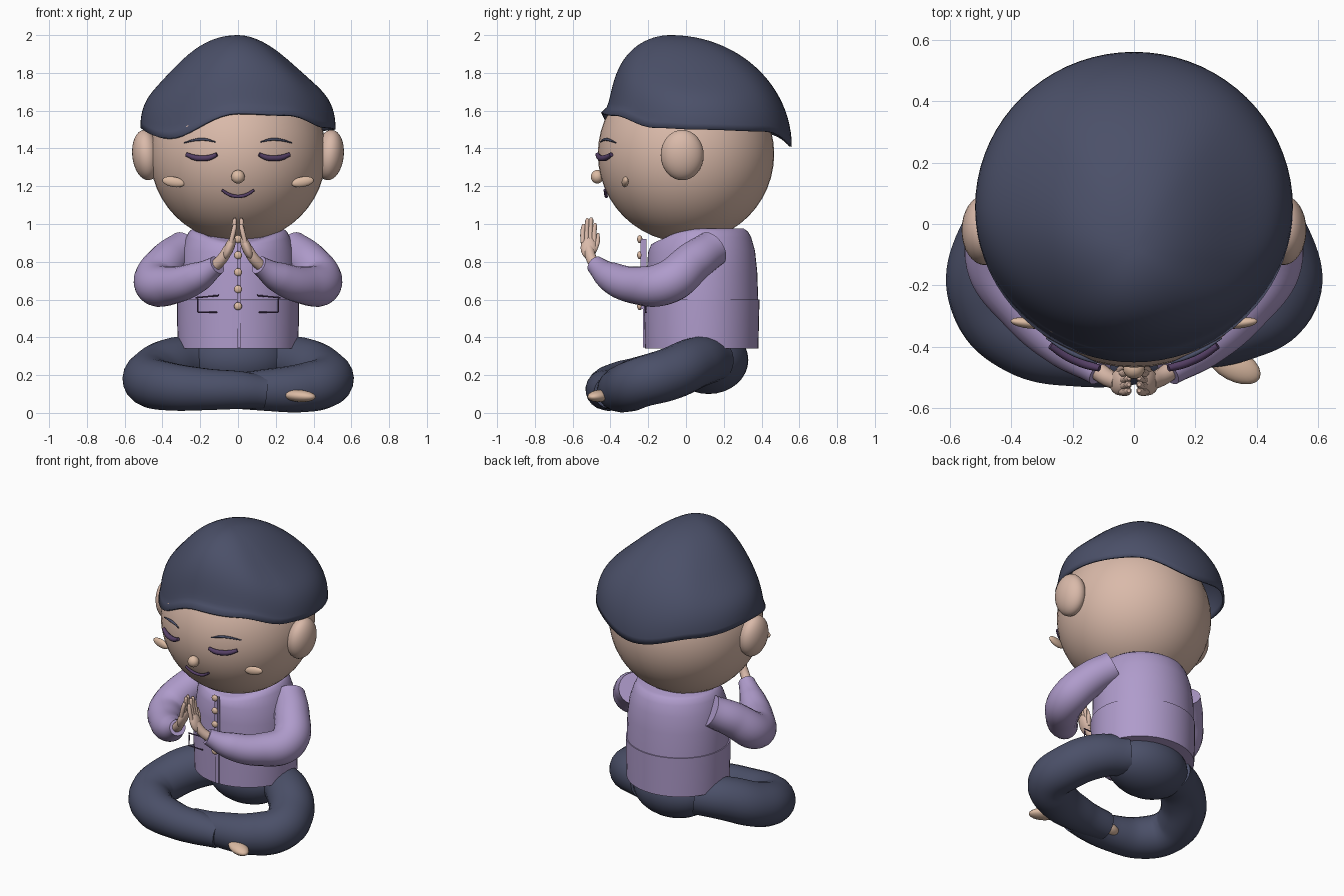
import bpy, bmesh, math

cube = bpy.data.objects.get("Cube")
if cube:
    bpy.data.objects.remove(cube)


def material(name, r, g, b):
    m = bpy.data.materials.new(name)
    m.use_nodes = True
    m.diffuse_color = (r, g, b, 1)
    m.node_tree.nodes["Principled BSDF"].inputs["Base Color"].default_value = (r, g, b, 1)
    return m


SKIN = material("skin", .7, .49, .4)
TAN = material("warm_tan", .72, .5, .37)
NAVY = material("navy_cloth", .07, .08, .14)
LILAC = material("lilac_cloth", .43, .33, .6)
PLUM = material("dark_plum", .09, .05, .13)


def finish(ob, mat, angle=50):
    ob.data.materials.clear()
    ob.data.materials.append(mat)
    bpy.ops.object.select_all(action='DESELECT')
    ob.select_set(True)
    bpy.context.view_layer.objects.active = ob
    bpy.ops.object.shade_smooth_by_angle(angle=math.radians(angle))
    return ob


def add_mesh(name, bm, mat):
    bmesh.ops.recalc_face_normals(bm, faces=bm.faces)
    me = bpy.data.meshes.new(name)
    bm.to_mesh(me)
    bm.free()
    ob = bpy.data.objects.new(name, me)
    bpy.context.collection.objects.link(ob)
    return finish(ob, mat)


def ellipsoid(name, loc, radii, mat, rot=(0, 0, 0), seg=32):
    bpy.ops.mesh.primitive_uv_sphere_add(segments=seg, ring_count=seg // 2, location=loc,
                                         rotation=[math.radians(a) for a in rot])
    ob = bpy.context.object
    ob.name = name
    ob.scale = radii
    return finish(ob, mat)


def tube(name, points, mat, detail=6):
    """Smooth tapered tube through (x, y, z, radius) points."""
    cu = bpy.data.curves.new(name, 'CURVE')
    cu.dimensions = '3D'
    cu.bevel_depth = 1
    cu.bevel_resolution = detail
    cu.resolution_u = 10
    cu.use_fill_caps = True
    sp = cu.splines.new('BEZIER')
    sp.radius_interpolation = 'CARDINAL'
    sp.bezier_points.add(len(points) - 1)
    for p, (x, y, z, r) in zip(sp.bezier_points, points):
        p.co = (x, y, z)
        p.radius = r
    for p in sp.bezier_points:
        p.handle_left_type = p.handle_right_type = 'AUTO'
    tmp = bpy.data.objects.new(name + "_path", cu)
    bpy.context.collection.objects.link(tmp)
    bpy.context.view_layer.update()
    dg = bpy.context.evaluated_depsgraph_get()
    me = bpy.data.meshes.new_from_object(tmp.evaluated_get(dg))
    bpy.data.objects.remove(tmp)
    ob = bpy.data.objects.new(name, me)
    bpy.context.collection.objects.link(ob)
    return finish(ob, mat)


def skin_rings(bm, rings, cap=True):
    rows = [[bm.verts.new(p) for p in ring] for ring in rings]
    n = len(rows[0])
    for a, b in zip(rows, rows[1:]):
        for i in range(n):
            j = (i + 1) % n
            bm.faces.new((a[i], a[j], b[j], b[i]))
    if cap:
        bm.faces.new(rows[0])
        bm.faces.new(rows[-1])
    return rows


def loft(name, sections, mat, n=48):
    """Stack of ellipses given as (z, x radius, y radius, y centre, drop of the front)."""
    bm = bmesh.new()
    turn = [2 * math.pi * i / n for i in range(n)]
    skin_rings(bm, [[(rx * math.cos(t), yc + ry * math.sin(t),
                      z - drop * max(0, -math.sin(t)) ** 2) for t in turn]
                    for z, rx, ry, yc, drop in sections])
    return add_mesh(name, bm, mat)


# Head
HEAD_Z, HEAD_R = 1.37, .467
ellipsoid("head", (0, 0, HEAD_Z), (HEAD_R,) * 3, SKIN, seg=48)


def on_face(x, z, r, lift):
    return (x, -math.sqrt(HEAD_R ** 2 - x * x - (z - HEAD_Z) ** 2) - lift, z, r)


# Hair: a cap swept from the crown to a wavy rim, with a leaning front
RIM = [(-180, 1.51), (-135, 1.455), (-90, 1.59), (-60, 1.58), (-25, 1.51),
       (0, 1.5), (45, 1.49), (90, 1.41), (135, 1.48), (180, 1.51)]


def rim_height(deg):
    for (a, za), (b, zb) in zip(RIM, RIM[1:]):
        if a <= deg <= b:
            k = (1 - math.cos(math.pi * (deg - a) / (b - a))) / 2
            return za + (zb - za) * k


def hair_point(deg, f):
    t = math.radians(deg)
    c, s = math.cos(t), math.sin(t)
    edge = rim_height(deg)
    up = math.sqrt(max(0, 1 - f * f))
    power, dent = (1.8, .075) if c > 0 else (2.4, .06)
    z = edge + (2 - edge) * up - dent * c * c * math.sin(math.pi * f ** power)
    lean = .04 * max(0, -s) * math.sin(math.pi * math.sqrt(up))
    return (.517 * c * f, -.08 * (1 - f) + (.055 + .505 * s) * f + lean, z)


bm = bmesh.new()
STEPS, TURNS = 24, 72
rows = skin_rings(bm, [[hair_point(-180 + 360 * i / TURNS, math.sin(math.pi / 2 * k / STEPS))
                        for i in range(TURNS)] for k in range(1, STEPS + 1)], cap=False)
crown = bm.verts.new((0, -.08, 2))
for i in range(TURNS):
    bm.faces.new((crown, rows[0][i], rows[0][(i + 1) % TURNS]))
hair = add_mesh("hair", bm, NAVY)
shell = hair.modifiers.new("thickness", 'SOLIDIFY')
shell.thickness = .012
shell.offset = -1

# Nose and mouth
ellipsoid("nose", (0, -.47, 1.25), (.036, .034, .036), TAN, seg=20)
tube("mouth", [on_face(x, z, r, .012) for x, z, r in
               ((-.085, 1.18, .007), (-.045, 1.155, .009), (0, 1.146, .009),
                (.045, 1.155, .009), (.085, 1.18, .007))], PLUM, 3)

# Jacket: body with a lowered neckline, and a slightly wider hem
loft("jacket_body", [(.58, .315, .298, .085, 0), (.75, .313, .292, .085, 0),
                     (.86, .298, .283, .082, .01), (.93, .275, .265, .08, .04),
                     (.96, .26, .25, .078, .06), (.975, .24, .23, .077, .07)], LILAC)
loft("jacket_hem", [(.34, .318, .3, .083, 0), (.47, .322, .303, .083, 0),
                    (.6, .322, .306, .083, 0)], LILAC)
for name, y, z, height in (("placket", -.225, .735, .37), ("hem_placket", -.212, .45, .21)):
    bpy.ops.mesh.primitive_cube_add(size=1, location=(.005, y, z))
    strip = bpy.context.object
    strip.name = name
    strip.scale = (.022, .03, height)
    finish(strip, LILAC)
for z in (.565, .655, .745, .835, .92):
    ellipsoid("button", (0, -.245, z), (.021, .014, .021), TAN, seg=16)

# Hips
ellipsoid("hips", (0, .12, .28), (.27, .21, .18), NAVY)

# Paired parts
for side, s in (("left", 1), ("right", -1)):
    def flip(points):
        return [(s * p[0],) + tuple(p[1:]) for p in points]

    ellipsoid(side + "_ear", (s * .485, -.02, 1.365), (.075, .114, .134), SKIN, (0, s * 6, 0))
    ellipsoid(side + "_cheek", (s * .342, -.322, 1.223), (.061, .018, .027), TAN,
              (0, s * -10, s * 6), 20)
    tube(side + "_closed_eye", flip([on_face(x, z, r, .016) for x, z, r in
         ((.112, 1.368, .011), (.15, 1.352, .015), (.19, 1.348, .016),
          (.23, 1.352, .015), (.272, 1.368, .011))]), PLUM, 3)
    tube(side + "_eyebrow", flip([on_face(x, z, r, .006) for x, z, r in
         ((.12, 1.434, .003), (.17, 1.447, .007), (.22, 1.446, .007), (.285, 1.43, .003))]), NAVY, 3)

    # Sleeve
    tube(side + "_sleeve", flip([(.28, .14, .87, .098), (.37, .04, .8, .108), (.438, -.1, .69, .114),
                                 (.35, -.26, .675, .1), (.21, -.4, .72, .08),
                                 (.11, -.48, .783, .05)]), LILAC, 8)

    # Hand with raised fingers
    tube(side + "_wrist", flip([(.13, -.47, .77, .03), (.085, -.5, .815, .029),
                                (.05, -.515, .87, .027)]), SKIN, 4)
    ellipsoid(side + "_palm", (s * .046, -.515, .875), (.026, .043, .065), SKIN, (0, s * -22, 0), 20)
    for i, tip in enumerate((1.0, 1.03, 1.035, 1.005)):
        y = -.546 + .02 * i
        tube(side + "_finger", flip([(.038, y, .9, .013), (.024, y, .96, .013),
                                     (.018, y + .004, tip - .01, .011), (.017, y + .004, tip, .006)]), SKIN, 3)
    tube(side + "_thumb", flip([(.05, -.485, .86, .014), (.035, -.468, .91, .013),
                                (.026, -.465, .95, .007)]), SKIN, 3)

    # Pocket piping
    tube(side + "_pocket_flap", flip([(.1, -.215, .622, .004), (.16, -.21, .616, .004),
                                      (.225, -.2, .61, .004)]), PLUM, 2)
    for a, b in (((.212, .605), (.212, .533)), ((.212, .533), (.11, .533))):
        tube(side + "_pocket_edge", flip([(a[0], -.21, a[1], .004), (b[0], -.215, b[1], .004)]), PLUM, 2)

# Crossed legs: the right shin passes in front of the left one
THIGH = [(.17, .15, .285, .12), (.335, .05, .265, .135), (.452, -.09, .205, .138)]
tube("left_leg", THIGH + [(.468, -.23, .165, .133), (.36, -.31, .135, .13),
                          (.12, -.365, .12, .108), (-.07, -.37, .115, .092)], NAVY, 8)
tube("right_leg", [(-x, y, z, r) for x, y, z, r in THIGH] +
     [(-.468, -.24, .165, .133), (-.37, -.36, .14, .128),
      (-.18, -.418, .125, .112), (.02, -.42, .12, .1), (.14, -.4, .11, .088)], NAVY, 8)

# Feet
ellipsoid("right_foot", (.325, -.458, .09), (.095, .052, .032), TAN, (0, 4, -28), 20)
ellipsoid("left_foot", (-.11, -.35, .09), (.07, .045, .035), TAN, (0, 0, 20), 20)
